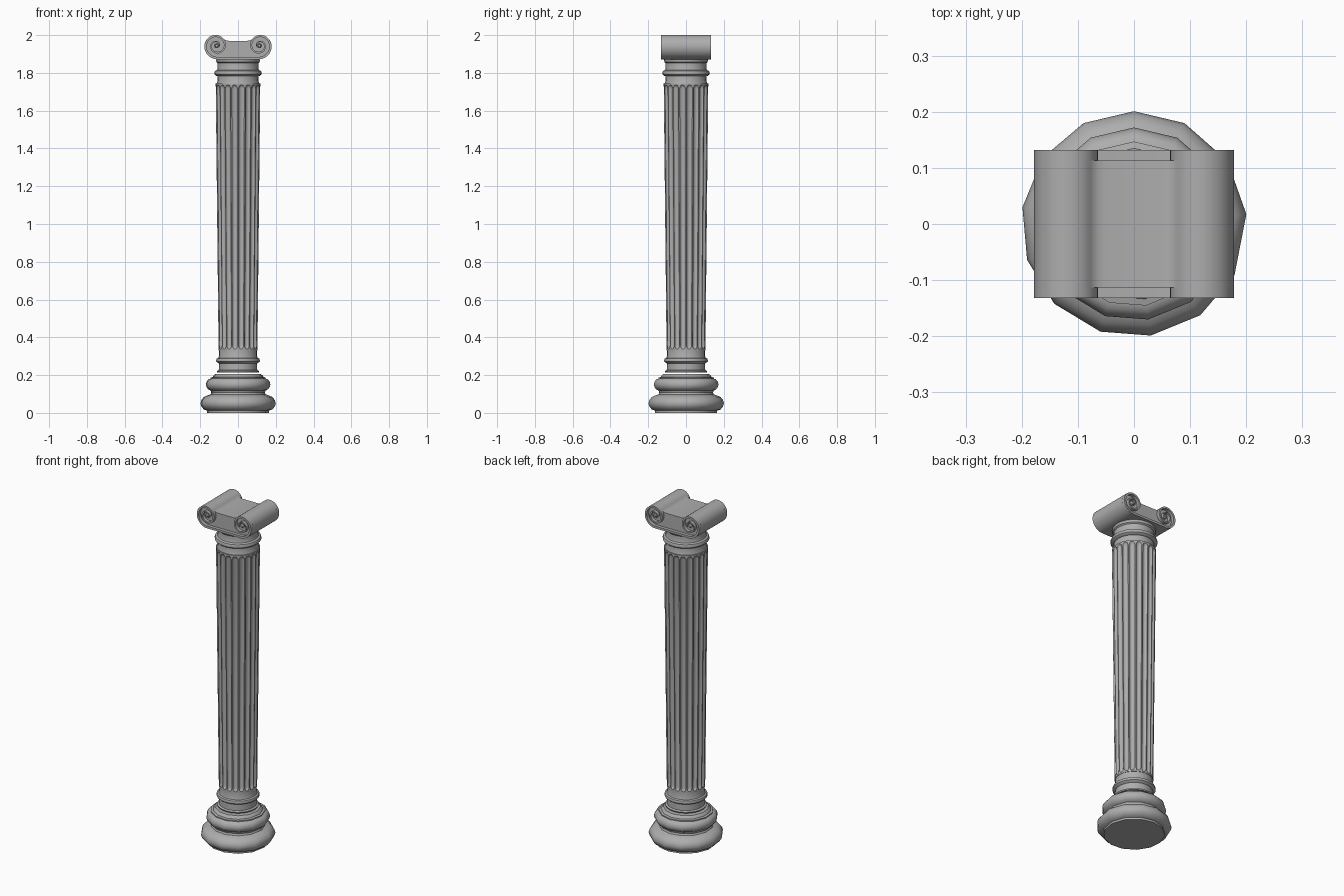
import bpy, bmesh, math

if "Cube" in bpy.data.objects:
    bpy.data.objects.remove(bpy.data.objects["Cube"])

stone = bpy.data.materials.new("dark_stone")
stone.diffuse_color = (.42, .42, .42, 1)
stone.use_nodes = True
stone.node_tree.nodes["Principled BSDF"].inputs["Base Color"].default_value = stone.diffuse_color


def make(name, verts, faces, angle=30):
    """Build a mesh object with consistent normals and angle-limited smoothing."""
    bm = bmesh.new()
    vs = [bm.verts.new(v) for v in verts]
    for f in faces:
        bm.faces.new([vs[i] for i in f])
    bmesh.ops.recalc_face_normals(bm, faces=bm.faces)
    me = bpy.data.meshes.new(name)
    bm.to_mesh(me)
    bm.free()
    me.materials.append(stone)
    ob = bpy.data.objects.new(name, me)
    bpy.context.collection.objects.link(ob)
    bpy.ops.object.select_all(action='DESELECT')
    ob.select_set(True)
    bpy.context.view_layer.objects.active = ob
    bpy.ops.object.shade_smooth_by_angle(angle=math.radians(angle))
    return ob


def stack(name, rows, angle=30):
    """Skin closed rings of equal length and cap both ends."""
    n = len(rows[0])
    verts = [p for row in rows for p in row]
    faces = [(k*n + i, k*n + (i+1) % n, (k+1)*n + (i+1) % n, (k+1)*n + i)
             for k in range(len(rows)-1) for i in range(n)]
    faces += [list(range(n)), list(range(len(verts)-n, len(verts)))]
    return make(name, verts, faces, angle)


def lathe(name, profile, degrees, angle=30):
    ang = [math.radians(d) for d in degrees]
    return stack(name, [[(r*math.cos(a), r*math.sin(a), z) for a in ang]
                        for r, z in profile], angle)


# Moulded base: two coarse, slightly uneven toruses with a hollow between
uneven = [90, 116.6, 144, 171.5, 198.6, 225, 252.7, 278.5, 306, 333, 365, 394, 423.4]
lathe("base", [(.165, 0), (.165, .012), (.183, .018), (.196, .034), (.201, .05),
               (.196, .068), (.183, .084), (.165, .092), (.147, .098), (.143, .108),
               (.147, .118), (.16, .125), (.169, .137), (.172, .151), (.168, .166),
               (.158, .178), (.147, .181), (.147, .187), (.135, .19), (.132, .197),
               (.122, .205)], uneven, 38)

# Collar rings below and above the fluted shaft
even = [15*i for i in range(24)]
lathe("lower_collar", [(.11, .214), (.112, .221), (.102, .226), (.101, .262),
                       (.108, .266), (.115, .272), (.116, .279), (.113, .287),
                       (.104, .291), (.101, .3), (.101, .335)], even)
lathe("upper_collar", [(.114, 1.742), (.109, 1.755), (.108, 1.783), (.117, 1.785),
                       (.125, 1.792), (.126, 1.8), (.122, 1.81), (.111, 1.815),
                       (.108, 1.825), (.108, 1.852), (.115, 1.858), (.117, 1.872)], even)

# Fluted shaft: each column has its own start height, giving round flute ends
FLUTES, STEPS = 20, 6
Z0, Z1, DEPTH = .33, 1.745, .011
cols = []
for f in range(FLUTES):
    for s in range(STEPS + 1):
        u = -1 + 2*s/STEPS
        cols.append((2*math.pi*(f + .5 + u*.42)/FLUTES, math.sqrt(1 - u*u)))


def radius(z):
    return .103 + .015*(z - Z0)/(Z1 - Z0)


rows = []
for end, sign in ((Z0, 1), (Z1, -1)):
    part = []
    for k in range(4):
        row = []
        for a, d in cols:
            edge = .008 + .016*(1 - d)
            z = end + sign*(0, edge, edge + .006, edge + .018)[k]
            r = radius(z) - DEPTH*d*(0, 0, .65, 1)[k]
            row.append((r*math.cos(a), r*math.sin(a), z))
        part.append(row)
    rows += part[::sign]
stack("fluted_shaft", rows, 38)

# Scroll capital
CX, CZ = -.1135, 1.944


def scroll(t, inset=0):
    """Point on the left spiral, t turns inward from the bottom."""
    a = math.radians(270 - 360*t)
    r = .072 - .031*t - inset
    return CX + r*math.cos(a), CZ + r*math.sin(a)


def mirrored(path):
    return path + [(-x, z) for x, z in reversed(path)]


# Solid bolster running front to back, with a softly dished top
left = [scroll(t*.6/20) for t in range(21)]
saddle = [(-.077, 1.981), (-.071, 1.976), (-.063, 1.972), (-.05, 1.97)]
outline = mirrored(left + saddle)
stack("capital_bolster", [[(x, y, z) for x, z in outline] for y in (-.113, .113)])

# Raised spiral band on both faces, running under from scroll to scroll
TURNS, N = 1.85, 60
ts = [TURNS*(1 - i/N) for i in range(N + 1)]
outer = mirrored([scroll(t) for t in ts])
inner = mirrored([scroll(t, .013 - .004*t) for t in ts])
for name, s in (("front", -1), ("back", 1)):
    y0, y1 = .113*s, .132*s
    stack(name + "_scroll_band",
          [[(o[0], y0, o[1]), (o[0], y1, o[1]), (i[0], y1, i[1]), (i[0], y0, i[1])]
           for o, i in zip(outer, inner)])
    # Scroll eyes
    for side, sx in (("left", 1), ("right", -1)):
        ring = [2*math.pi*i/16 for i in range(16)]
        stack(f"{name}_{side}_eye",
              [[(sx*CX + r*math.cos(a), y*s, CZ + r*math.sin(a)) for a in ring]
               for r, y in ((.011, .113), (.011, .126), (.007, .132))])
